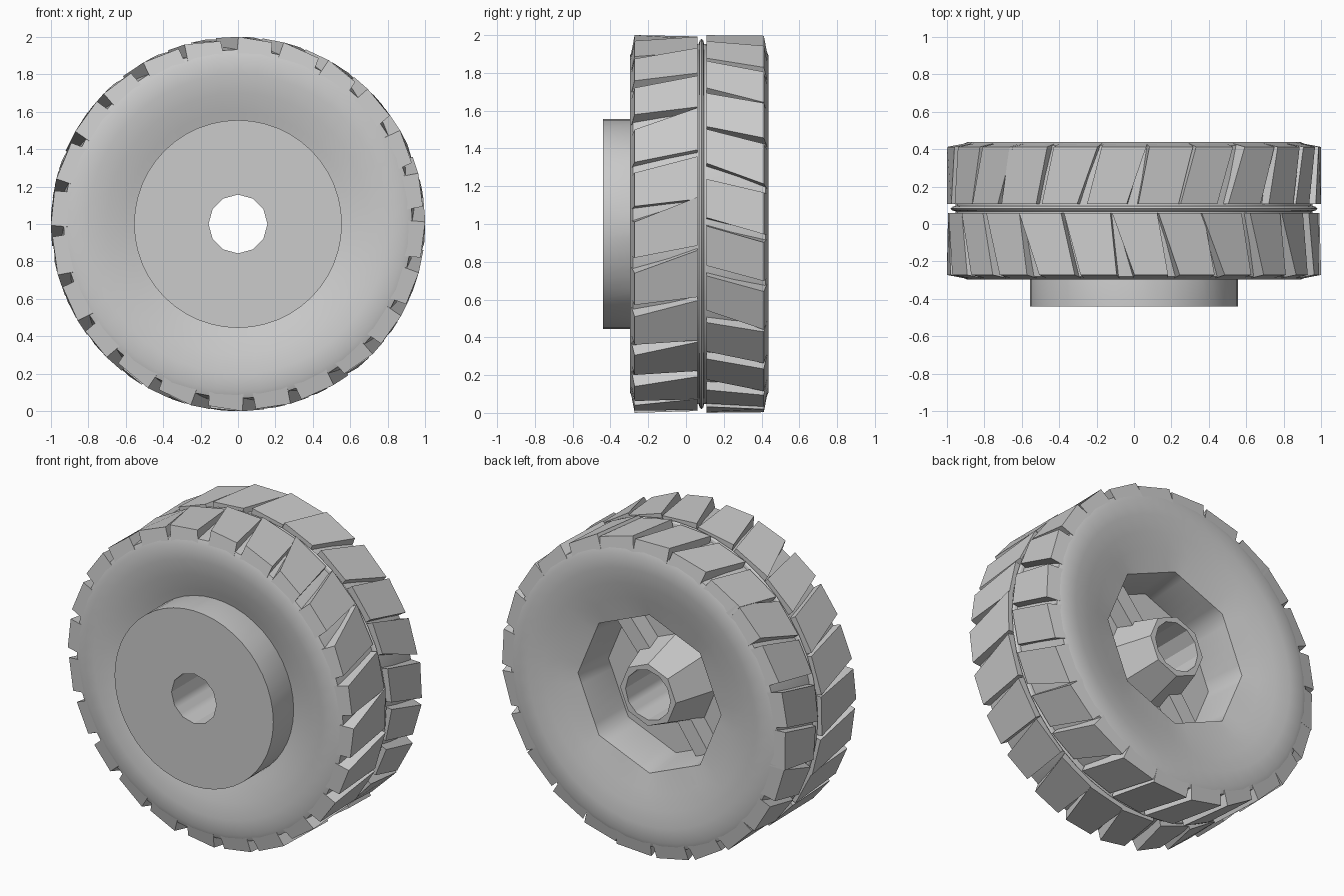
import bpy
import bmesh
import random
from math import pi, cos, sin, radians
from mathutils import Vector

random.seed(4)
cube = bpy.data.objects.get("Cube")
if cube:
    bpy.data.objects.remove(cube, do_unlink=True)

grey = bpy.data.materials.new("plain_grey")
grey.use_nodes = True
grey.diffuse_color = (0.6, 0.6, 0.6, 1)
grey.node_tree.nodes["Principled BSDF"].inputs["Base Color"].default_value = (0.6, 0.6, 0.6, 1)

SEGMENTS = 48


def polar(radius, angle, y):
    """Point around the axle, which runs along y at height 1."""
    return Vector((radius * cos(angle), y, 1 + radius * sin(angle)))


def ngon_radius(radius, angle, sides):
    """Distance to the edge of a regular polygon; zero sides is a circle."""
    if not sides:
        return radius
    step = 2 * pi / sides
    return radius * cos(step / 2) / cos(angle % step - step / 2)


def finish(name, bm, smooth=None):
    bmesh.ops.recalc_face_normals(bm, faces=bm.faces)
    mesh = bpy.data.meshes.new(name)
    bm.to_mesh(mesh)
    bm.free()
    mesh.materials.append(grey)
    obj = bpy.data.objects.new(name, mesh)
    bpy.context.collection.objects.link(obj)
    if smooth:
        bpy.ops.object.select_all(action="DESELECT")
        obj.select_set(True)
        bpy.context.view_layer.objects.active = obj
        bpy.ops.object.shade_smooth_by_angle(angle=radians(smooth))
    return obj


def lathe(name, profile, smooth):
    """Spin a closed profile of (radius, y, sides) around the axle."""
    bm = bmesh.new()
    rings = []
    for radius, y, sides in profile:
        ring = []
        for i in range(SEGMENTS):
            a = 2 * pi * i / SEGMENTS
            ring.append(bm.verts.new(polar(ngon_radius(radius, a, sides), a, y)))
        rings.append(ring)
    for k, ring in enumerate(rings):
        other = rings[(k + 1) % len(rings)]
        for i in range(SEGMENTS):
            j = (i + 1) % SEGMENTS
            bm.faces.new((ring[i], ring[j], other[j], other[i]))
    return finish(name, bm, smooth)


def add_block(bm, bottom, top):
    """Six-sided block between two four-point loops."""
    low = [bm.verts.new(p) for p in bottom]
    high = [bm.verts.new(p) for p in top]
    bm.faces.new(low)
    bm.faces.new(high)
    for i in range(4):
        j = (i + 1) % 4
        bm.faces.new((low[i], low[j], high[j], high[i]))


# Tyre carcass with gently dished sidewalls and a faceted rear opening
lathe("tyre_body", [
    (0.50, -0.22, 0), (0.60, -0.25, 0), (0.70, -0.28, 0), (0.80, -0.296, 0),
    (0.89, -0.297, 0), (0.932, -0.28, 0), (0.945, -0.10, 0), (0.955, 0.08, 0),
    (0.945, 0.25, 0), (0.932, 0.42, 0), (0.89, 0.437, 0), (0.80, 0.436, 0),
    (0.70, 0.42, 0), (0.60, 0.395, 0), (0.50, 0.365, 8), (0.47, 0.08, 8),
], 45)

# Wheel: front disc, axle bore and tapered rear hub
lathe("wheel_hub", [
    (0.157, -0.44, 12), (0.555, -0.44, 0), (0.555, -0.15, 0), (0.50, 0.10, 8),
    (0.28, 0.10, 8), (0.195, 0.38, 8), (0.157, 0.38, 12),
], 30)

# Thin raised band in the groove between the tread rows
lathe("centre_band", [
    (0.93, 0.062, 0), (0.97, 0.072, 0), (0.98, 0.082, 0),
    (0.97, 0.092, 0), (0.93, 0.102, 0),
], 20)

# Stiffening ribs inside the rear opening
bm = bmesh.new()
for angle in (radians(50), radians(235)):
    low = [polar(r, angle + s / r, 0.08) for r, s in
           ((0.2, -0.05), (0.46, -0.05), (0.46, 0.05), (0.2, 0.05))]
    high = [p + Vector((0, 0.13, 0)) for p in low]
    add_block(bm, low, high)
finish("hub_ribs", bm)


def tread_row(name, inner_y, outer_y, base_y, inner_fill, outer_fill, offset, count=24):
    """Slanted lugs, swept backwards from the centre groove to the shoulder."""
    bm = bmesh.new()
    pitch = 2 * pi / count
    for i in range(count):
        mid = (i + offset) * pitch + random.uniform(-0.015, 0.015)
        sweep = random.uniform(0.03, 0.055)
        drop = random.uniform(0.0, 0.02)
        inner_half = pitch / 2 * (inner_fill + random.uniform(-0.06, 0.06))
        outer_half = pitch / 2 * (outer_fill + random.uniform(-0.06, 0.06))
        inner, outer = (mid + sweep, inner_half, inner_y), (mid - sweep, outer_half, outer_y)
        low, high = [], []
        for side, (centre, half, y) in ((-1, inner), (1, inner), (1, outer), (-1, outer)):
            angle = centre + side * half
            low.append(polar(0.90, angle + side * 0.01, base_y if y == outer_y else y))
            high.append(polar(1.0 - (drop if side < 0 else 0), angle, y))
        add_block(bm, low, high)
    return finish(name, bm)


# Two opposed rows of lugs, with wedge-shaped gaps
tread_row("front_tread", 0.06, -0.272, -0.291, 0.93, 0.74, 0.86)
tread_row("rear_tread", 0.108, 0.412, 0.431, 0.80, 0.88, 0.4)
